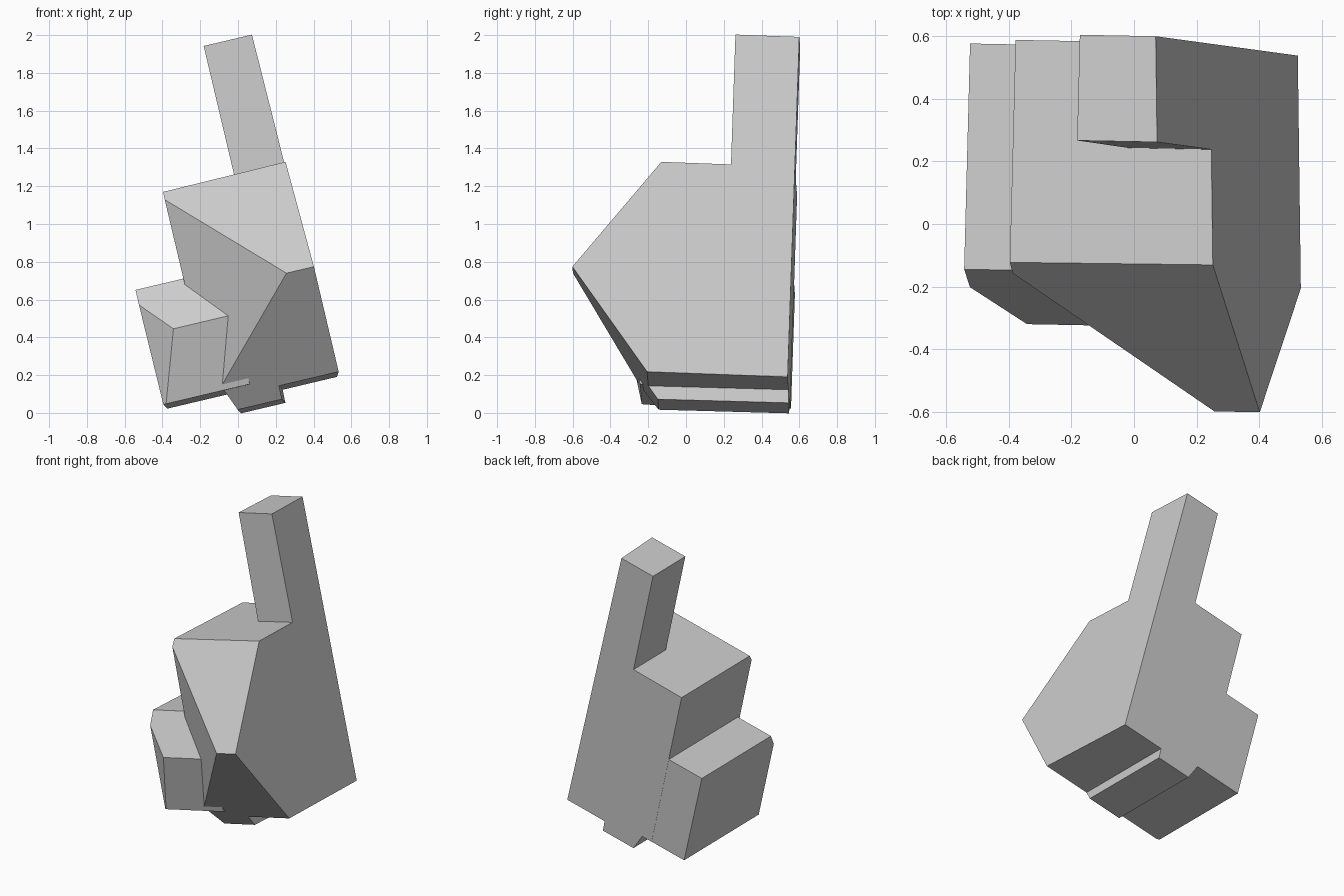
import bpy, bmesh
from mathutils import Matrix, Vector

cube = bpy.data.objects.get("Cube")
if cube:
    bpy.data.objects.remove(cube, do_unlink=True)

# Single flat grey
grey = bpy.data.materials.new("plain_grey")
grey.use_nodes = True
colour = (0.6, 0.6, 0.6, 1)
grey.diffuse_color = colour
grey.node_tree.nodes["Principled BSDF"].inputs["Base Color"].default_value = colour

# Leaning frame shared by every part
up = Vector((-0.23, 0.033, 0.973)).normalized()
side = Vector((0.973, -0.019, 0.23)).normalized()
depth = up.cross(side).normalized()
lean = Matrix((side, depth, up)).transposed().to_4x4()


def cut(bm, point, normal):
    """Trim away what lies on the normal side of a plane and cap the opening."""
    bmesh.ops.bisect_plane(bm, geom=bm.verts[:] + bm.edges[:] + bm.faces[:], dist=1e-5,
                           plane_co=point, plane_no=normal, clear_outer=True)
    rim = [e for e in bm.edges if e.is_boundary]
    if rim:
        bmesh.ops.holes_fill(bm, edges=rim, sides=0)


def block(name, profile, front, back, cuts):
    """Extrude a side/up profile through the depth, then trim it by planes."""
    bm = bmesh.new()
    face = bm.faces.new([bm.verts.new((a, front, b)) for a, b in profile])
    ext = bmesh.ops.extrude_face_region(bm, geom=[face])
    bmesh.ops.translate(bm, vec=(0, back - front, 0),
                        verts=[v for v in ext["geom"] if isinstance(v, bmesh.types.BMVert)])
    bmesh.ops.recalc_face_normals(bm, faces=bm.faces[:])
    for point, normal in cuts:
        cut(bm, point, normal)
    bmesh.ops.recalc_face_normals(bm, faces=bm.faces[:])
    bm.transform(lean)
    mesh = bpy.data.meshes.new(name)
    bm.to_mesh(mesh)
    bm.free()
    mesh.materials.append(grey)
    obj = bpy.data.objects.new(name, mesh)
    bpy.context.collection.objects.link(obj)
    return obj


# Slightly tapering outer side, shared by body and post
outer_side = ((0.566, 0, 0), (1, 0.04, 0.015))

# Body with pointed front and low foot underneath
block("body",
      [(-0.114, 1.225), (0.7, 1.232), (0.7, 0.083), (0.248, 0.083),
       (0.246, 0.012), (0.005, 0.012), (-0.04, 0.126), (-0.114, 0.126)],
      -0.8, 0.546,
      [outer_side,
       ((0, -0.612, 0.641), (0, -1, 0.765)),
       ((0, -0.612, 0.641), (0, -1, -0.742)),
       ((-0.117, -0.196, 0), (-0.758, -1, 0))])

# Upright post rising from the back
block("post",
      [(0.266, 1.2), (0.266, 1.94), (0.7, 1.94), (0.7, 1.2)],
      0.208, 0.546, [outer_side])

# Side block with faceted front
block("side_block",
      [(-0.375, 0.753), (0.1, 0.753), (0.1, 0.126), (-0.37, 0.126)],
      -0.6, 0.545,
      [((0, -0.341, 0.501), (0, -1, 0.652)),
       ((0, -0.341, 0.501), (0, -1, -0.255)),
       ((-0.376, -0.23, 0), (-0.729, -1, 0))])
